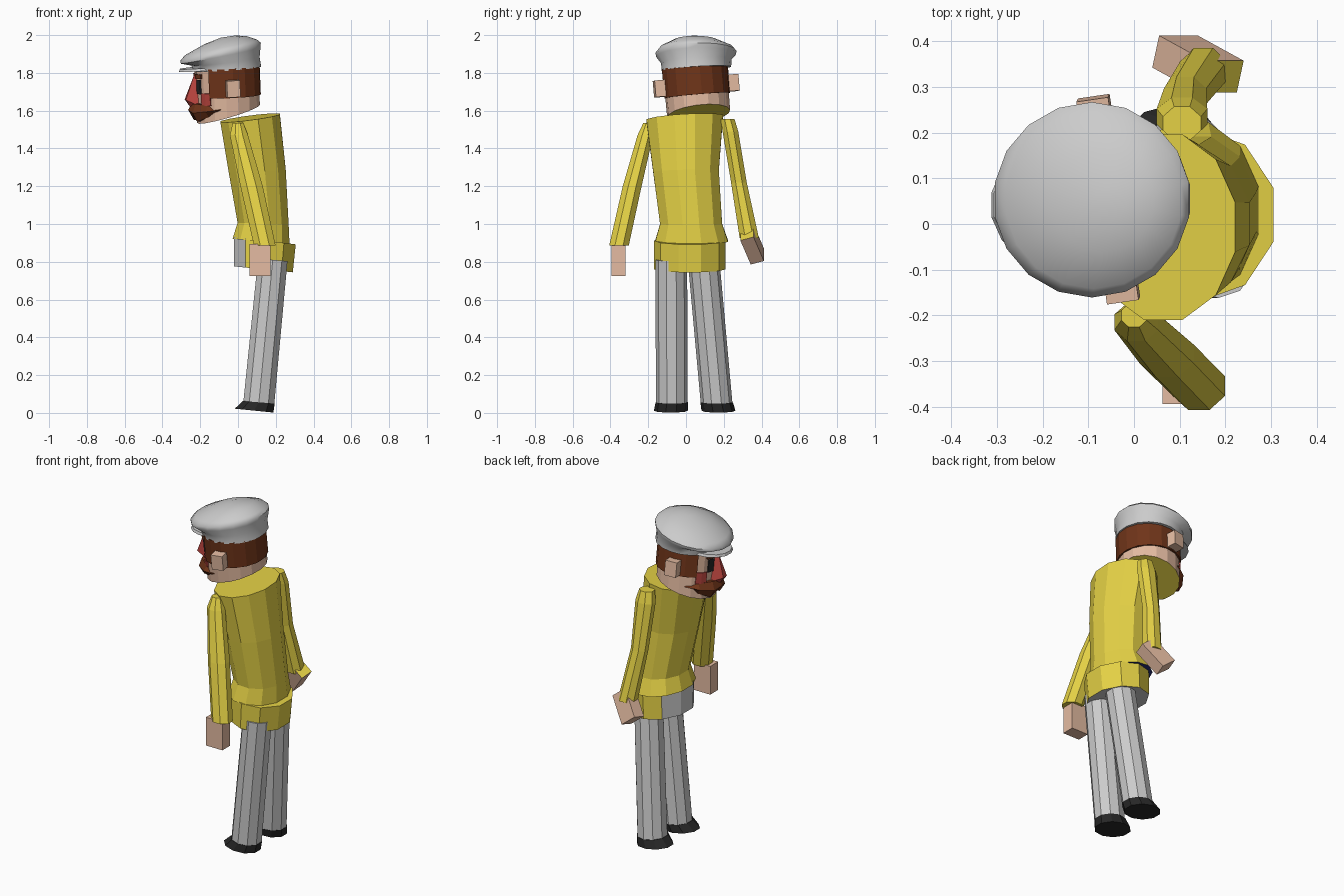
import bpy, bmesh
from math import sin, cos, pi, radians
from mathutils import Matrix, Vector

if "Cube" in bpy.data.objects:
    bpy.data.objects.remove(bpy.data.objects["Cube"])


def mat(name, rgb):
    m = bpy.data.materials.new(name)
    m.diffuse_color = (*rgb, 1)
    m.use_nodes = True
    m.node_tree.nodes["Principled BSDF"].inputs["Base Color"].default_value = m.diffuse_color
    return m


YELLOW = mat("yellow", (0.78, 0.64, 0.06))
SKIN = mat("skin", (0.78, 0.5, 0.36))
HAIR = mat("hair", (0.16, 0.035, 0.01))
RED = mat("red", (0.5, 0.06, 0.05))
BLACK = mat("black", (0.02, 0.02, 0.02))
NAVY = mat("navy", (0.02, 0.03, 0.2))
GREY = mat("grey", (0.8, 0.8, 0.8))


def make(name, verts, faces, mats=(), idx=None, matrix=None):
    me = bpy.data.meshes.new(name)
    me.from_pydata([tuple(v) for v in verts], [], faces)
    for m in mats:
        me.materials.append(m)
    if idx:
        me.polygons.foreach_set("material_index", idx)
    bm = bmesh.new()
    bm.from_mesh(me)
    bmesh.ops.recalc_face_normals(bm, faces=bm.faces)
    bm.to_mesh(me)
    bm.free()
    ob = bpy.data.objects.new(name, me)
    bpy.context.collection.objects.link(ob)
    if matrix:
        ob.matrix_world = matrix
    return ob


def loft(name, rings, n, mats=(), side=None, bottom=0, top=0, matrix=None):
    """rings: (cx, cy, cz, rx, ry, slope_x, slope_y), listed bottom to top"""
    verts, faces, idx = [], [], []
    for cx, cy, cz, rx, ry, sx, sy in rings:
        for i in range(n):
            a = 2 * pi * (i + 0.5) / n
            dx, dy = rx * cos(a), ry * sin(a)
            verts.append((cx + dx, cy + dy, cz + sx * dx + sy * dy))
    for k in range(len(rings) - 1):
        for i in range(n):
            j = (i + 1) % n
            faces.append((k * n + i, k * n + j, (k + 1) * n + j, (k + 1) * n + i))
            idx.append(side(2 * pi * (i + 1) / n) if side else 0)
    faces += [tuple(range(n)), tuple(range(len(verts) - n, len(verts)))]
    idx += [bottom, top]
    return make(name, verts, faces, mats, idx if mats else None, matrix)


def box(name, centre, ax, ay, az, mats, idx=None, matrix=None):
    """box from a centre and three full edge vectors"""
    c, e = Vector(centre), [Vector(v) / 2 for v in (ax, ay, az)]
    verts = [c + e[0] * x + e[1] * y + e[2] * z
             for x in (-1, 1) for y in (-1, 1) for z in (-1, 1)]
    faces = [(0, 1, 3, 2), (4, 5, 7, 6), (0, 1, 5, 4), (2, 3, 7, 6), (0, 2, 6, 4), (1, 3, 7, 5)]
    return make(name, verts, faces, mats, idx, matrix)


# Legs and shoes
for tag, yb, yt, toe in (("right", -0.075, -0.078, -0.005), ("left", 0.162, 0.093, 0.01)):
    loft(tag + "_leg", [(0.11, yb, 0.05, 0.086, 0.084, -0.08, 0),
                        (0.184, yt, 0.81, 0.082, 0.084, -0.08, 0)], 10)
    loft(tag + "_shoe", [(0.085, yb + toe, 0.012, 0.108, 0.09, -0.1, 0),
                         (0.11, yb, 0.056, 0.088, 0.086, -0.08, 0)], 10, [BLACK])

# Hips: jacket skirt, open at the front
loft("hips", [(0.135, 0.02, 0.76, 0.163, 0.19, -0.1, 0),
              (0.142, 0.02, 0.912, 0.172, 0.19, -0.12, 0)], 10, [YELLOW, GREY],
     side=lambda a: int(cos(a) < -0.55), bottom=1)

# Torso with dark lining underneath
loft("torso", [(0.122, 0.03, 0.908, 0.156, 0.2, -0.09, 0),
               (0.133, 0.027, 1.0, 0.14, 0.17, -0.05, 0),
               (0.102, 0.0, 1.28, 0.156, 0.18, 0.05, 0.02),
               (0.064, -0.007, 1.562, 0.163, 0.21, 0.13, 0.06)], 12,
     [YELLOW, NAVY], bottom=1)

# Arms
loft("right_arm", [(0.142, -0.355, 0.885, 0.062, 0.056, 0, 0),
                   (0.072, -0.285, 1.2, 0.064, 0.054, 0, 0),
                   (0.005, -0.215, 1.47, 0.052, 0.045, 0, 0),
                   (0.0, -0.2, 1.535, 0.03, 0.028, 0, 0)], 8, [YELLOW])
loft("left_arm", [(0.152, 0.335, 0.925, 0.055, 0.055, 0, 0),
                  (0.112, 0.28, 1.22, 0.05, 0.045, 0, 0),
                  (0.105, 0.235, 1.49, 0.06, 0.045, 0, 0),
                  (0.105, 0.22, 1.555, 0.045, 0.04, 0, 0)], 8, [YELLOW])

# Hands; the left one is bent forward and shows its sleeve-coloured wrist end
box("right_hand", (0.117, -0.357, 0.81), (0.11, 0, 0), (0, 0.075, 0), (0, 0, 0.17), [SKIN])
box("left_hand", (0.14, 0.35, 0.892), (-0.1, 0.055, -0.127), (-0.085, 0, 0.067),
    (0.015, 0.07, 0.018), [SKIN, YELLOW], [1, 0, 0, 0, 0, 0])

# Head frame: turned, rolled and pitched a little
H = (Matrix.Translation((-0.055, 0.057, 1.70)) @ Matrix.Rotation(radians(8.6), 4, 'Z')
     @ Matrix.Rotation(radians(4.5), 4, 'X') @ Matrix.Rotation(radians(-3), 4, 'Y'))
loft("head", [(0, 0, -0.118, 0.168, 0.168, 0.25, 0), (0, 0, 0.13, 0.17, 0.17, 0, 0)], 16,
     [SKIN, YELLOW], bottom=1, matrix=H)


def patch(name, a0, a1, z0, z1, r, material, n=3):
    """thin curved slab on the head; angles in degrees from the face centre"""
    verts, faces = [], []
    for i in range(n + 1):
        a = radians(180 + a0 + (a1 - a0) * i / n)
        for rr, z in ((0.155, z0), (r, z0), (r, z1), (0.155, z1)):
            verts.append((rr * cos(a), rr * sin(a), z))
    for i in range(n):
        for k in range(4):
            l = (k + 1) % 4
            faces.append((4 * i + k, 4 * i + l, 4 * i + 4 + l, 4 * i + 4 + k))
    faces += [(0, 1, 2, 3), tuple(range(4 * n, 4 * n + 4))]
    make(name, verts, faces, [material], matrix=H)


# Hair band and the paired face details
patch("hair", 48, 312, -0.02, 0.135, 0.177, HAIR, 12)
for tag, s in (("right", 1), ("left", -1)):
    patch(tag + "_eye", s * 11, s * 25, 0.0, 0.075, 0.173, BLACK, 1)
    patch(tag + "_brow", s * 9, s * 30, 0.082, 0.105, 0.178, HAIR, 2)
    patch(tag + "_cheek", s * 27, s * 49, -0.06, 0.005, 0.174, RED, 2)
    box(tag + "_ear", (0.0, -s * 0.195, 0.032), (0.07, 0, 0), (0, 0.06, 0), (0, 0, 0.088),
        [SKIN], matrix=H)

# Nose wedge
make("nose", [(-0.15, -0.03, 0.1), (-0.15, 0.03, 0.1), (-0.15, 0.045, -0.07), (-0.15, -0.045, -0.07),
              (-0.175, 0, 0.1), (-0.228, 0.022, -0.03), (-0.228, -0.022, -0.03), (-0.2, 0, -0.075)],
     [(0, 1, 4), (1, 2, 5, 4), (0, 4, 6, 3), (4, 5, 6), (5, 7, 6), (2, 7, 5), (3, 6, 7),
      (2, 3, 7), (0, 3, 2, 1)], [RED], matrix=H)

# Moustache: (angle, top z, bottom z, bulge radius)
secs = [(68, -0.075, -0.085, 0.172), (42, -0.06, -0.12, 0.19), (18, -0.05, -0.145, 0.212),
        (0, -0.055, -0.115, 0.215)]
secs += [(-a, t, b, r) for a, t, b, r in secs[-2::-1]]
verts, faces = [], []
for a, t, b, r in secs:
    c, s = cos(radians(180 + a)), sin(radians(180 + a))
    verts += [(q * c, q * s, z) for q, z in ((0.15, t), (r - 0.02, t), (r, (t + b) / 2),
                                             (r - 0.025, b), (0.15, b))]
for i in range(len(secs) - 1):
    for k in range(5):
        l = (k + 1) % 5
        faces.append((5 * i + k, 5 * i + l, 5 * i + 5 + l, 5 * i + 5 + k))
faces += [(0, 1, 2, 3, 4), tuple(range(len(verts) - 5, len(verts)))]
make("moustache", verts, faces, [HAIR], matrix=H)

# Flat cap and visor
cap = loft("cap", [(-0.058, 0.055, 1.822, 0.183, 0.184, 0.07, 0.06),
                   (-0.066, 0.055, 1.862, 0.183, 0.187, 0.12, 0.06),
                   (-0.092, 0.053, 1.892, 0.214, 0.212, 0.2, 0.03),
                   (-0.092, 0.053, 1.912, 0.216, 0.214, 0.22, 0.02),
                   (-0.088, 0.053, 1.934, 0.195, 0.195, 0.21, 0.01),
                   (-0.068, 0.05, 1.974, 0.112, 0.112, 0.2, 0),
                   (-0.055, 0.045, 1.992, 0.035, 0.035, 0.15, 0)], 18)
loft("visor", [(-0.165, 0.042, 1.818, 0.15, 0.138, 0.08, 0.05),
               (-0.165, 0.042, 1.832, 0.144, 0.132, 0.08, 0.05)], 16)
bpy.context.view_layer.objects.active = cap
cap.select_set(True)
bpy.ops.object.shade_smooth_by_angle(angle=radians(50))
